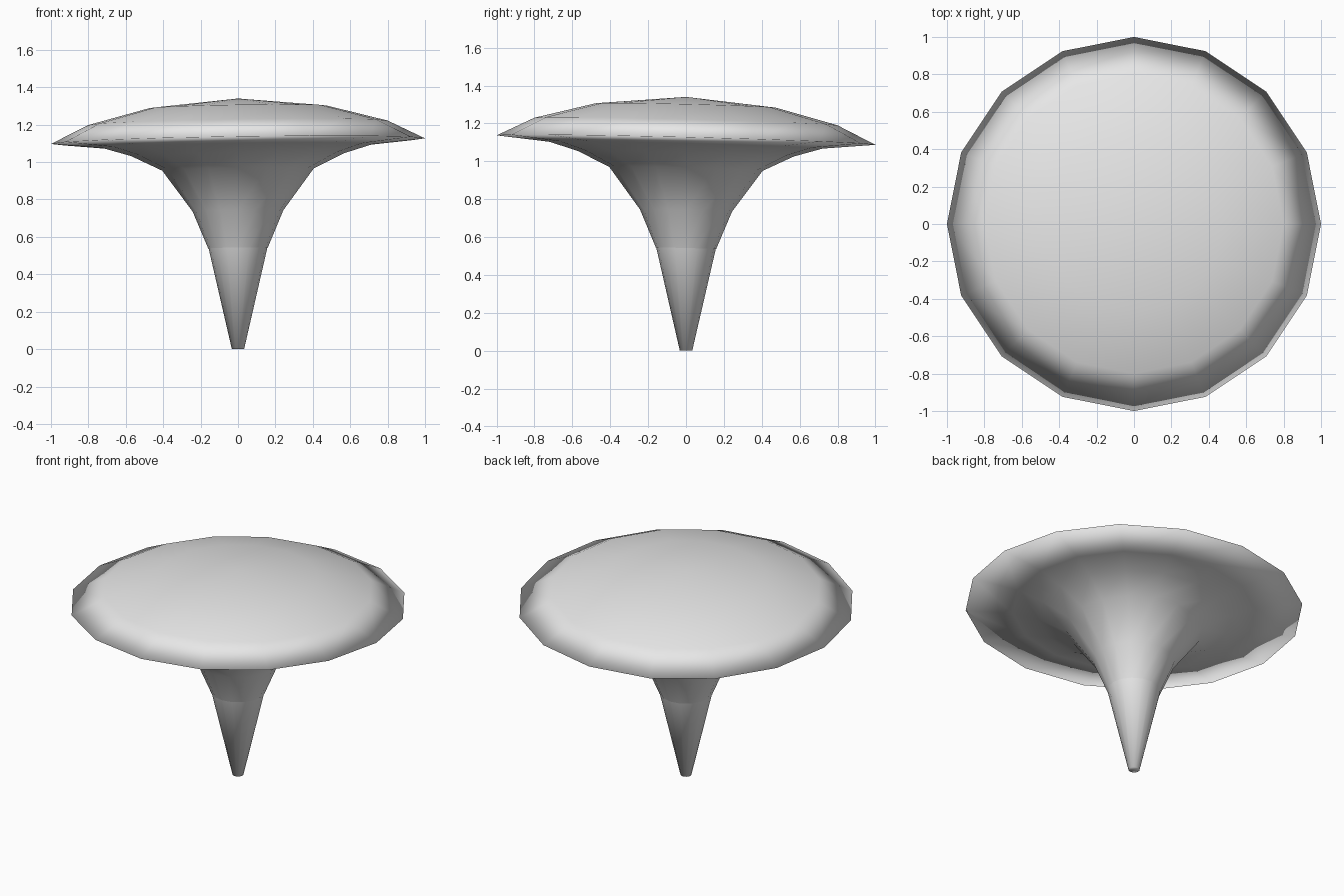
import bpy
import bmesh
from math import cos, sin, tau

cube = bpy.data.objects.get("Cube")
if cube:
    bpy.data.objects.remove(cube, do_unlink=True)

SIDES = 16


def make_material(name, value):
    mat = bpy.data.materials.new(name)
    mat.use_nodes = True
    color = (value, value, value, 1)
    mat.diffuse_color = color
    mat.node_tree.nodes["Principled BSDF"].inputs["Base Color"].default_value = color
    mat.use_backface_culling = True
    return mat


grey = make_material("plain_grey", 0.8)


def lathe(name, profile, inward=False):
    """Turn (radius, height) points around z, leaning the disc slightly."""
    bm = bmesh.new()
    rings = []
    for r, z in profile:
        if r == 0:
            rings.append([bm.verts.new((0, 0, z))] * SIDES)
            continue
        ring = []
        for i in range(SIDES):
            x, y = r * cos(tau * i / SIDES), r * sin(tau * i / SIDES)
            ring.append(bm.verts.new((x, y, z + 0.015 * x - 0.025 * y)))
        rings.append(ring)
    for low, high in zip(rings, rings[1:]):
        for i in range(SIDES):
            j = (i + 1) % SIDES
            corners = dict.fromkeys((low[i], low[j], high[j], high[i]))
            face = bm.faces.new(list(corners))
            face.smooth = True
    if inward:
        bmesh.ops.reverse_faces(bm, faces=bm.faces[:])
    mesh = bpy.data.meshes.new(name)
    bm.to_mesh(mesh)
    bm.free()
    mesh.materials.append(grey)
    obj = bpy.data.objects.new(name, mesh)
    bpy.context.collection.objects.link(obj)
    return obj


# Solid body: tapered stem flaring into a shallow domed cap
body = lathe("stem_and_cap", [
    (0, 0.001), (0.033, 0.001), (0.157, 0.54), (0.235, 0.74), (0.38, 0.96),
    (0.53, 1.05), (0.68, 1.1), (0.92, 1.13),
    (0.72, 1.21), (0.38, 1.295), (0, 1.31)])

# Thin outer shell around the cap, facing inward
shell = lathe("outer_shell", [
    (0.159, 0.54), (0.243, 0.74), (0.405, 0.96), (0.57, 1.04),
    (0.72, 1.085), (1.0, 1.112),
    (0.8, 1.21), (0.475, 1.295), (0, 1.34)], inward=True)
